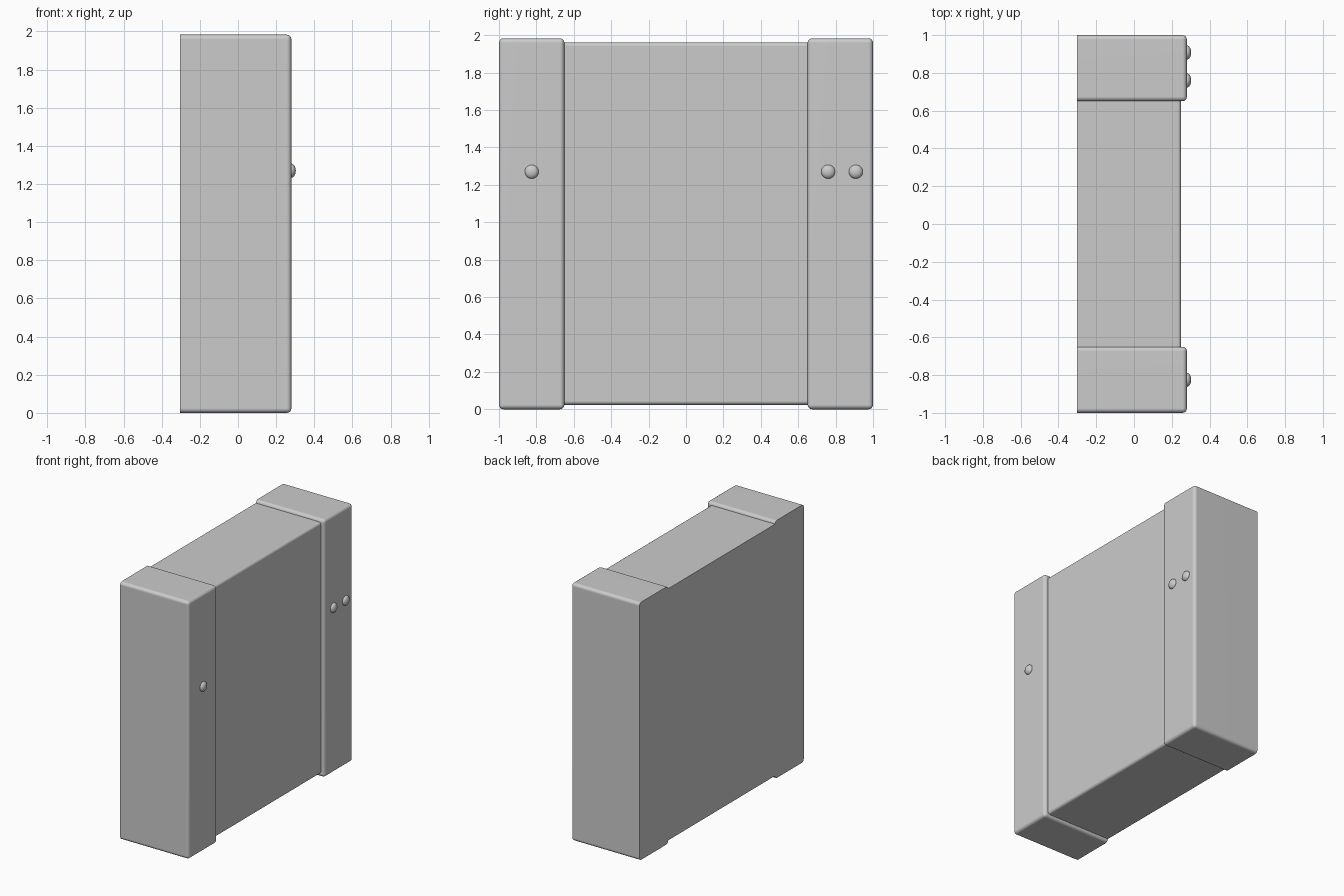
import bpy, bmesh, math
from mathutils import Matrix

if "Cube" in bpy.data.objects:
    bpy.data.objects.remove(bpy.data.objects["Cube"])

BACK, FRONT, TOP = -0.303, 0.28, 1.983
KNOB_Z = 1.27


def finish(name, bm):
    mesh = bpy.data.meshes.new(name)
    bm.to_mesh(mesh)
    bm.free()
    ob = bpy.data.objects.new(name, mesh)
    bpy.context.collection.objects.link(ob)
    bpy.ops.object.select_all(action='DESELECT')
    ob.select_set(True)
    bpy.context.view_layer.objects.active = ob
    bpy.ops.object.shade_smooth_by_angle(angle=math.radians(40))
    return ob


def rounded_box(name, lo, hi, radius):
    """Box with every edge rounded except those around the flat back."""
    size = [b - a for a, b in zip(lo, hi)]
    mid = [(a + b) / 2 for a, b in zip(lo, hi)]
    bm = bmesh.new()
    bmesh.ops.create_cube(bm, size=1, matrix=Matrix.Translation(mid) @ Matrix.Diagonal((*size, 1)))
    edges = [e for e in bm.edges if max(v.co.x for v in e.verts) > lo[0] + 0.01]
    # the ends of the centre body butt against the side blocks, so stay square
    if name == "centre_body":
        edges = [e for e in edges
                 if abs(e.verts[0].co.y - e.verts[1].co.y) > 0.01]
    bmesh.ops.bevel(bm, geom=edges, offset=radius, offset_type='OFFSET',
                    segments=4, profile=0.5, affect='EDGES')
    ob = finish(name, bm)
    wn = ob.modifiers.new("flat_faces", 'WEIGHTED_NORMAL')
    wn.keep_sharp = True


def knob(name, y):
    """Flattened dome set into the front of a side block."""
    bm = bmesh.new()
    bmesh.ops.create_uvsphere(bm, u_segments=32, v_segments=16, radius=1)
    bm.transform(Matrix.Translation((FRONT, y, KNOB_Z))
                 @ Matrix.Diagonal((0.023, 0.037, 0.037, 1))
                 @ Matrix.Rotation(math.pi / 2, 4, 'Y'))
    finish(name, bm)


# Centre body, slightly recessed
rounded_box("centre_body", (BACK, -0.65, 0.024), (0.25, 0.65, 1.961), 0.02)

# Side blocks
rounded_box("side_block_front", (BACK, -1, 0), (FRONT, -0.65, TOP), 0.024)
rounded_box("side_block_rear", (BACK, 0.65, 0), (FRONT, 1, TOP), 0.024)

# Knobs: one on one block, a pair on the other
for i, y in enumerate((-0.825, 0.76, 0.908)):
    knob(f"knob_{i + 1}", y)
